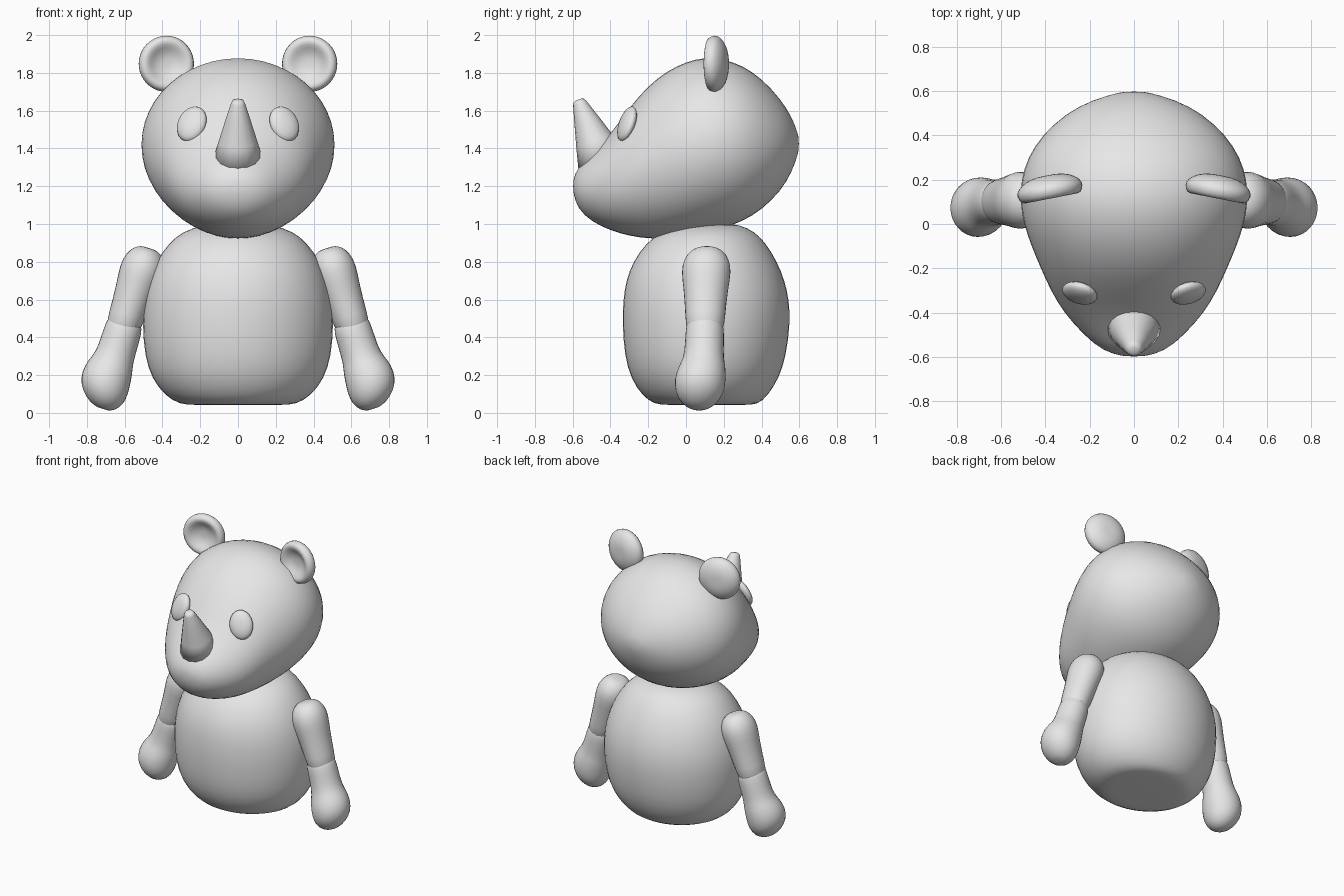
import bpy, bmesh, math
from mathutils import Vector

cube = bpy.data.objects.get("Cube")
if cube:
    bpy.data.objects.remove(cube, do_unlink=True)

# One plain material for the whole figure
grey = bpy.data.materials.new("light grey")
grey.use_nodes = True
grey.diffuse_color = (0.8, 0.8, 0.8, 1)
grey.node_tree.nodes["Principled BSDF"].inputs["Base Color"].default_value = (0.8, 0.8, 0.8, 1)


def loft(name, rings, sides=24, subdiv=1):
    """Skin elliptical rings (centre, u axis, v axis) and close both ends."""
    bm = bmesh.new()
    loops = []
    for centre, u, v in rings:
        loop = []
        for i in range(sides):
            a = math.tau * i / sides
            loop.append(bm.verts.new(Vector(centre) + Vector(u) * math.cos(a) + Vector(v) * math.sin(a)))
        loops.append(loop)
    for a, b in zip(loops, loops[1:]):
        for i in range(sides):
            j = (i + 1) % sides
            bm.faces.new((a[i], a[j], b[j], b[i]))
    for loop, ring in ((loops[0], rings[0]), (loops[-1], rings[-1])):
        pole = bm.verts.new(ring[0])
        for i in range(sides):
            bm.faces.new((loop[i], loop[(i + 1) % sides], pole))
    bmesh.ops.recalc_face_normals(bm, faces=bm.faces)
    for f in bm.faces:
        f.smooth = True
    mesh = bpy.data.meshes.new(name)
    bm.to_mesh(mesh)
    bm.free()
    mesh.materials.append(grey)
    ob = bpy.data.objects.new(name, mesh)
    bpy.context.collection.objects.link(ob)
    if subdiv:
        ob.modifiers.new("smooth", "SUBSURF").levels = subdiv
        ob.modifiers["smooth"].render_levels = subdiv
    return ob


# Head: sections from snout to back (y, top, bottom, half width)
head = [(-.597, 1.235, 1.165, .05), (-.575, 1.30, 1.08, .14), (-.5, 1.375, 1.01, .23),
        (-.4, 1.475, .963, .32), (-.3, 1.62, .933, .38), (-.2, 1.737, .918, .425),
        (-.1, 1.815, .918, .468), (0, 1.864, .928, .503), (.1, 1.888, .948, .52),
        (.2, 1.878, .973, .515), (.3, 1.843, 1.01, .485), (.4, 1.775, 1.07, .42),
        (.5, 1.665, 1.17, .31), (.56, 1.57, 1.27, .19), (.597, 1.47, 1.38, .06)]
loft("head", [((0, y, (t + b) / 2), (w, 0, 0), (0, 0, (t - b) / 2)) for y, t, b, w in head])

# Body: sections from base to neck (z, half width, front y, back y)
body = [(.042, .24, -.10, .32), (.045, .31, -.17, .385), (.09, .39, -.235, .435),
        (.18, .46, -.295, .495), (.3, .50, -.33, .535), (.48, .512, -.342, .557),
        (.6, .502, -.337, .55), (.7, .478, -.322, .527), (.8, .44, -.285, .487),
        (.9, .37, -.215, .425), (.96, .295, -.13, .365), (.995, .19, -.04, .29),
        (1.005, .08, .05, .2)]
loft("body", [((0, (f + b) / 2, z), (w, 0, 0), (0, (b - f) / 2, 0)) for z, w, f, b in body])

# Horn: blunt cone leaning forward from the snout
tip, lean = Vector((0, -.565, 1.645)), Vector((0, .36, -.93)).normalized()
side = lean.cross(Vector((1, 0, 0)))
horn = [(-.014, .015), (-.008, .03), (.008, .038), (.1, .066), (.22, .102), (.35, .138)]
loft("horn", [(tip + lean * d, (r, 0, 0), side * r) for d, r in horn], 16, 0)

# Paired parts
upper = [(0, .05), (.04, .09), (.13, .122), (.27, .137), (.5, .118), (.8, .108), (1, .1)]
fore = [(.59, .1, .5, .09), (.605, .1, .45, .104), (.63, .098, .37, .105),
        (.655, .093, .29, .108), (.675, .085, .245, .127), (.7, .075, .18, .14),
        (.712, .072, .11, .133), (.716, .07, .053, .097), (.718, .07, .022, .045)]
ear = [(.05, .055), (.1, .045), (.145, .015), (.156, -.015), (.138, -.053),
       (.105, -.05), (.07, -.022), (.03, -.012)]
shoulder, elbow = Vector((.47, .11, .872)), Vector((.62, .1, .42))

for s, label in ((1, "left"), (-1, "right")):
    def flip(p, s=s):
        return Vector((p[0] * s, p[1], p[2]))

    across = flip((.95, 0, .31))
    loft(label + "_upper_arm",
         [(flip(shoulder.lerp(elbow, t)), across * r * .9, (0, r, 0)) for t, r in upper], 16)
    loft(label + "_forearm_and_hand",
         [(flip((x, y, z)), across * r * .98, (0, r, 0)) for x, y, z, r in fore], 16)

    # Dished ear, turned slightly inward
    back = Vector((.19, .98, 0))
    loft(label + "_ear",
         [(flip(Vector((.382, .165, 1.848)) + back * d), flip((.98 * r, -.19 * r, 0)), (0, 0, r))
          for r, d in ear], 20)

    # Flattened oval eye lying on the face, its top tilted inward
    out = Vector((.33, -.86, .36)).normalized()
    up = Vector((-.25, 0, 1))
    up = (up - out * up.dot(out)).normalized()
    wide = up.cross(out)
    rings = []
    for k in range(1, 10):
        a = math.pi * k / 10
        rings.append((flip(Vector((.245, -.312, 1.53)) + out * .036 * math.cos(a)),
                      flip(wide) * .08 * math.sin(a), flip(up) * .1 * math.sin(a)))
    loft(label + "_eye", rings, 20, 0)
